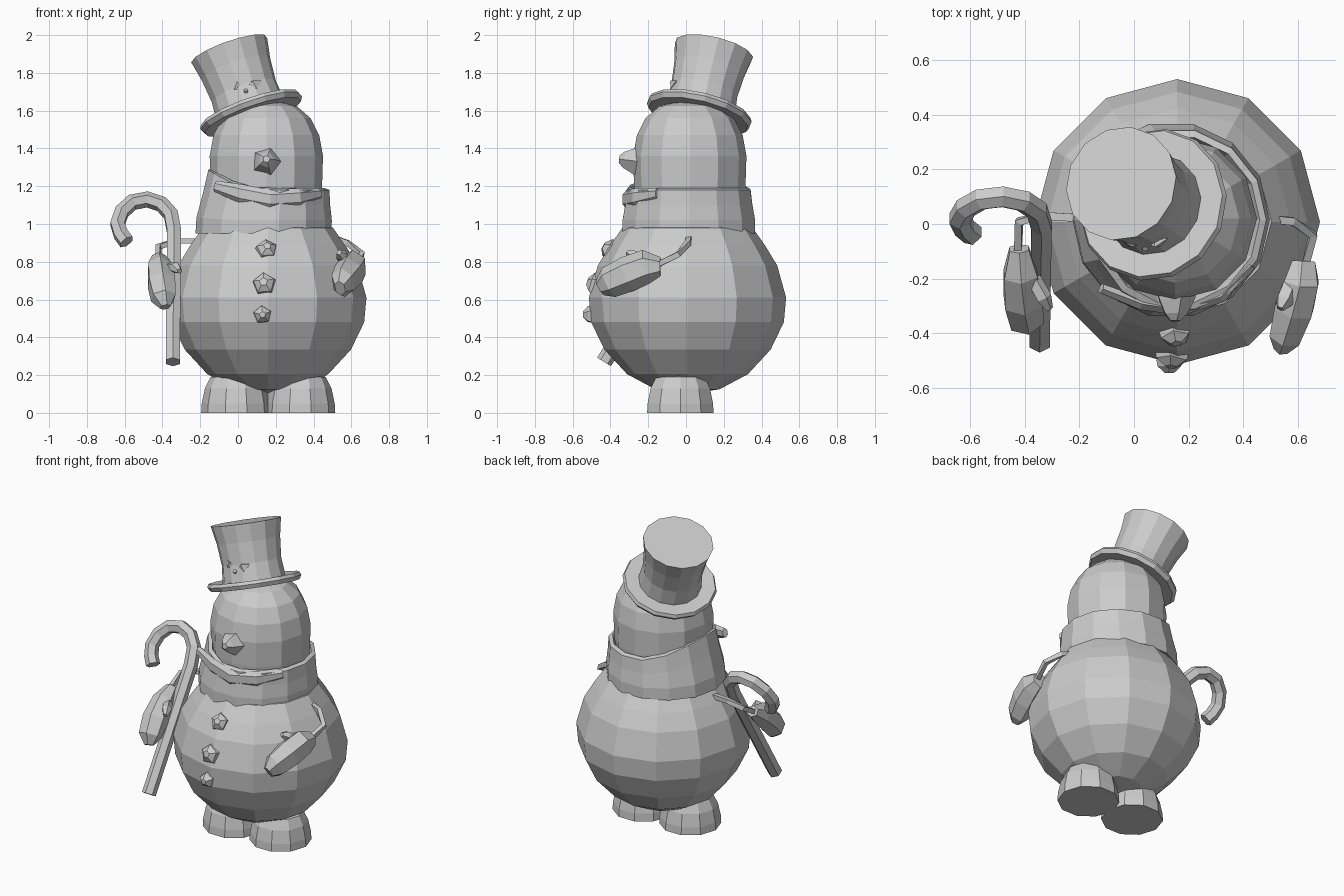
import bpy, bmesh, math
from mathutils import Vector

if "Cube" in bpy.data.objects:
    bpy.data.objects.remove(bpy.data.objects["Cube"])

grey = bpy.data.materials.new("plain grey")
grey.diffuse_color = (0.6, 0.6, 0.6, 1)
grey.use_nodes = True
grey.node_tree.nodes["Principled BSDF"].inputs["Base Color"].default_value = grey.diffuse_color


def finish(name, bm):
    bmesh.ops.remove_doubles(bm, verts=bm.verts, dist=1e-5)
    bmesh.ops.recalc_face_normals(bm, faces=bm.faces)
    mesh = bpy.data.meshes.new(name)
    bm.to_mesh(mesh)
    bm.free()
    mesh.materials.append(grey)
    ob = bpy.data.objects.new(name, mesh)
    bpy.context.collection.objects.link(ob)
    return ob


def skin(bm, rings, loop=False):
    """Join neighbouring rings of vertices with quads."""
    pairs = list(zip(rings, rings[1:])) + ([(rings[-1], rings[0])] if loop else [])
    for a, b in pairs:
        n = len(a)
        for i in range(n):
            bm.faces.new((a[i], a[(i + 1) % n], b[(i + 1) % n], b[i]))


def lathe(name, profile, sides, loc, axis=(0, 0, 1), loop=False, phase=0.0):
    """Revolve (radius, height) points around an axis; loop joins last to first."""
    bm = bmesh.new()
    quat = Vector(axis).to_track_quat('Z', 'Y')
    rings = []
    for r, z in profile:
        rings.append([bm.verts.new(Vector(loc) + quat @ Vector((
            r * math.cos(math.tau * i / sides + phase),
            r * math.sin(math.tau * i / sides + phase), z))) for i in range(sides)])
    skin(bm, rings, loop)
    if not loop:
        bm.faces.new(rings[0])
        bm.faces.new(rings[-1])
    return finish(name, bm)


def tube(name, points, widths, heights, sides=6, ref=(0, 0, 1)):
    """Sweep an elliptical section along a path."""
    bm = bmesh.new()
    pts = [Vector(p) for p in points]
    rings = []
    for k, p in enumerate(pts):
        t = (pts[min(k + 1, len(pts) - 1)] - pts[max(k - 1, 0)]).normalized()
        u = t.cross(Vector(ref)).normalized()
        v = u.cross(t)
        rings.append([bm.verts.new(p + u * widths[k] * math.cos(math.tau * (i + .5) / sides)
                                   + v * heights[k] * math.sin(math.tau * (i + .5) / sides))
                      for i in range(sides)])
    skin(bm, rings)
    bm.faces.new(rings[0])
    bm.faces.new(rings[-1])
    return finish(name, bm)


# round body and head
E = 0.002
lathe("body", [(E, .10), (.17, .125), (.32, .205), (.44, .335), (.51, .48), (.522, .61),
               (.475, .78), (.415, .88), (.345, .98), (E, 1.03)], 12, (.158, .008, 0))
lathe("head", [(E, 1.02), (.28, 1.06), (.295, 1.2), (.30, 1.36), (.28, 1.47), (.235, 1.56),
               (.16, 1.625), (E, 1.665)], 12, (.15, .02, 0))

# feet
for side, x in (("right", -.01), ("left", .33)):
    lathe(side + "_foot", [(.185, 0), (.182, .05), (.165, .13), (.135, .19), (.05, .21)],
          10, (x, -.03, 0))

# scarf: a collar that leans, with its upper edge lifted on the -x side
scarf = lathe("scarf", [(.33, .96), (.36, .95), (.36, 1.02), (.345, 1.1), (.335, 1.18),
                        (.31, 1.19), (.285, 1.13), (.28, 1.0)], 14, (.135, .015, 0), loop=True)
for v in scarf.data.vertices:
    up = max(0, (v.co.z - 1.0) / .19)
    lift = max(0, -(v.co.x - .135)) / .33
    v.co.x += up * (.015 + .03 * lift)
    v.co.z += up * .11 * lift ** 2

# wrapped end of the scarf lying across the front
tube("scarf_fold", [(-.12, -.235, 1.20), (.02, -.29, 1.16), (.17, -.315, 1.13), (.32, -.265, 1.14),
                    (.43, -.15, 1.16)], [.02, .025, .025, .025, .02], [.03, .05, .05, .05, .03])

# nose
lathe("nose", [(.085, 0), (.07, .04), (.045, .09), (.02, .115)], 5, (.15, -.24, 1.33), (0, -1, .12))

# leaning top hat with brim
hat_at, hat_axis = Vector((.07, .07, 1.59)), Vector((-.12, .08, .34)).normalized()
lathe("hat", [(E, -.02), (.27, -.025), (.285, .0), (.275, .02), (.19, .015), (.18, .12),
              (.192, .25), (.213, .36), (E, .36)], 14, hat_at, hat_axis)

# small leaf sprig on the hat front
for n, (dx, dz, w) in enumerate(((-.07, .02, .05), (.06, .03, .055), (0, -.02, .03))):
    base = hat_at + hat_axis * .15 + Vector((.02, -.165, 0))
    a = base + Vector((dx * .2, 0, -.01))
    b = base + Vector((dx * 1.3, .01, dz))
    if n == 2:
        b = base + Vector((0, -.02, -.05))
    tube("hat_leaf", [a, (a + b) / 2 + Vector((0, -.015, 0)), b],
         [.012, .015, .004], [.012, w * .6, .004], 4)

# buttons down the belly
for x, y, z, r, axis in ((.15, -.395, .86, .06, (.1, -.85, .5)),
                         (.14, -.475, .68, .065, (-.1, -.95, .3)),
                         (.13, -.495, .52, .05, (0, -1, 0))):
    lathe("button", [(r, 0), (r * .9, .025), (r * .35, .05)], 5, (x, y, z), axis, phase=.4)

# mittens with thumbs
tube("left_mitten", [(.615, -.135, .775), (.61, -.21, .775), (.585, -.31, .735), (.555, -.41, .69),
                     (.54, -.455, .66)],
     [.055, .075, .08, .065, .03], [.05, .09, .095, .085, .045])
tube("left_thumb", [(.575, -.22, .80), (.55, -.28, .835), (.535, -.31, .85)],
     [.035, .035, .015], [.03, .03, .015], 5)
tube("right_mitten", [(-.42, -.09, .82), (-.415, -.18, .77), (-.405, -.28, .69), (-.395, -.35, .61),
                      (-.385, -.375, .56)],
     [.04, .07, .08, .07, .03], [.035, .07, .08, .07, .03])
tube("right_thumb", [(-.37, -.2, .77), (-.33, -.27, .77), (-.31, -.31, .75)],
     [.03, .03, .015], [.03, .03, .015], 5)

# stick arms
tube("left_arm", [(.47, .02, .94), (.58, .01, .90), (.655, -.04, .84), (.625, -.16, .78)],
     [.02] * 4, [.02] * 4, 4)
tube("right_arm", [(-.18, .02, .91), (-.33, .03, .91), (-.42, .01, .88), (-.425, -.11, .81)],
     [.02] * 4, [.02] * 4, 4)

# hooked cane, lying in one leaning plane
lean = 0.62
path = [(-.345, .27), (-.342, .6), (-.338, .96), (-.355, 1.05), (-.405, 1.105), (-.48, 1.13),
        (-.56, 1.115), (-.615, 1.065), (-.638, 1.0), (-.62, .945), (-.59, .905)]
tube("cane", [(x, -.44 + lean * (z - .26), z) for x, z in path],
     [.043] * 11, [.043] * 11, 6, (0, -1, lean))
